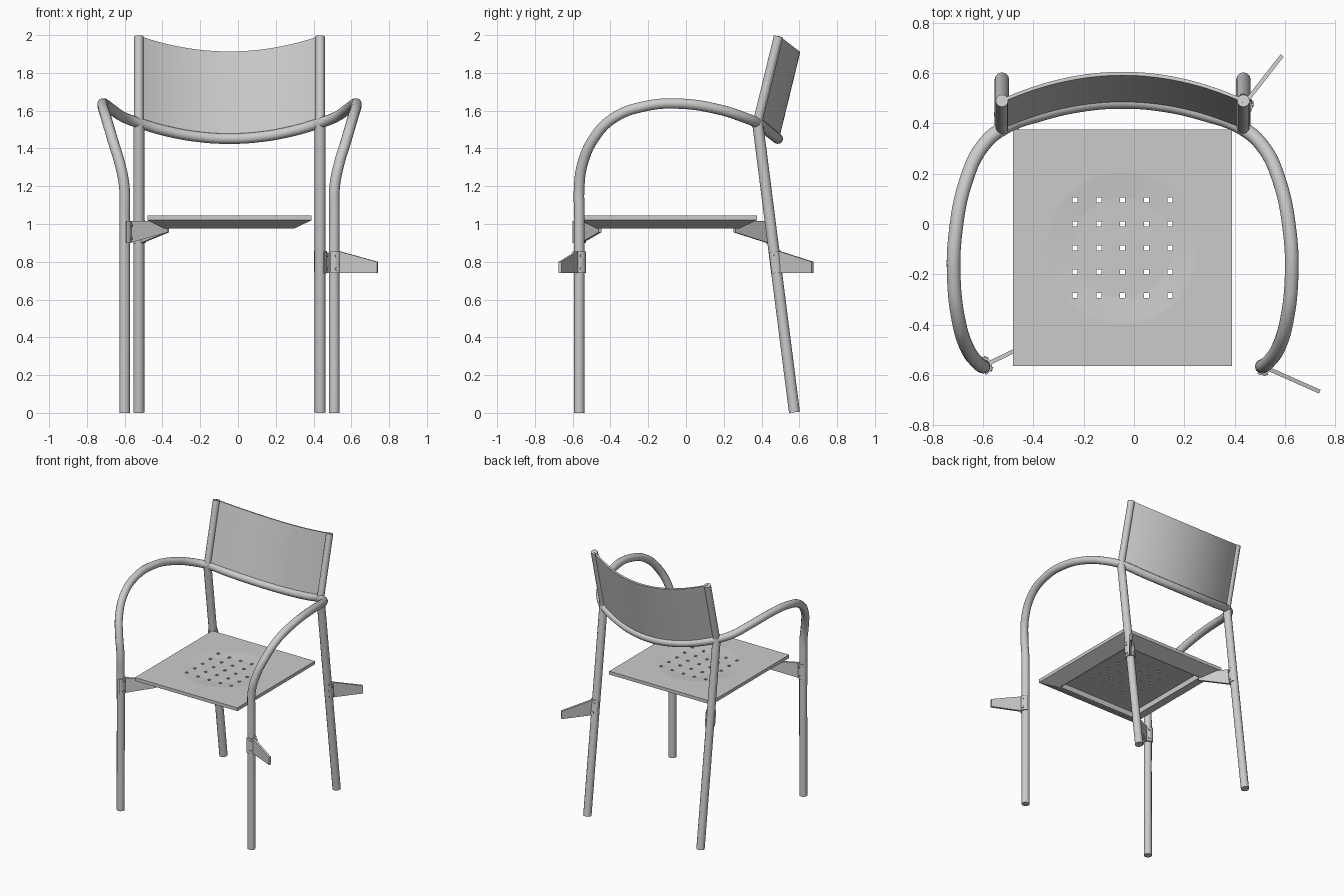
import bpy, bmesh, math
from mathutils import Matrix, Vector

if "Cube" in bpy.data.objects:
    bpy.data.objects.remove(bpy.data.objects["Cube"], do_unlink=True)

CX = -0.045          # chair symmetry plane
HALF = 0.48          # half width between the rear posts

grey = bpy.data.materials.new("light_grey")
grey.use_nodes = True
grey.diffuse_color = (0.6, 0.6, 0.6, 1)
grey.node_tree.nodes["Principled BSDF"].inputs["Base Color"].default_value = (0.6, 0.6, 0.6, 1)


def activate(ob):
    bpy.ops.object.select_all(action='DESELECT')
    ob.select_set(True)
    bpy.context.view_layer.objects.active = ob


def mesh_object(name, bm, smooth=True):
    bmesh.ops.recalc_face_normals(bm, faces=bm.faces)
    me = bpy.data.meshes.new(name)
    bm.to_mesh(me)
    bm.free()
    ob = bpy.data.objects.new(name, me)
    bpy.context.collection.objects.link(ob)
    me.materials.append(grey)
    if smooth:
        activate(ob)
        bpy.ops.object.shade_smooth_by_angle(angle=math.radians(35))
    return ob


def tube(name, points, radius, bezier=True):
    cu = bpy.data.curves.new(name, 'CURVE')
    cu.dimensions = '3D'
    cu.bevel_depth = radius
    cu.bevel_resolution = 4
    cu.resolution_u = 8
    cu.use_fill_caps = True
    sp = cu.splines.new('BEZIER' if bezier else 'POLY')
    pts = sp.bezier_points if bezier else sp.points
    pts.add(len(points) - 1)
    for p, co in zip(pts, points):
        if bezier:
            p.co = co
            p.handle_left_type = p.handle_right_type = 'AUTO'
        else:
            p.co = (*co, 1)
    ob = bpy.data.objects.new(name, cu)
    bpy.context.collection.objects.link(ob)
    cu.materials.append(grey)
    activate(ob)
    bpy.ops.object.convert(target='MESH')
    bpy.ops.object.shade_smooth_by_angle(angle=math.radians(50))


def back_arc(dx):
    """Curve shared by the rear rail and the lower edge of the backrest."""
    t = 1 - (dx / HALF) ** 2
    return Vector((CX + dx, 0.378 + 0.108 * t, 1.535 - 0.083 * t))


# Front legs, armrests and rear rail: one continuous bent tube
half = [(.555, -.565, 0), (.555, -.565, 1.05), (.557, -.565, 1.2), (.578, -.55, 1.31),
        (.62, -.49, 1.45), (.652, -.385, 1.56), (.671, -.22, 1.623), (.664, -.03, 1.637),
        (.62, .18, 1.605), (.56, .305, 1.565)]
left = [(CX + x, y, z) for x, y, z in half]
right = [(CX - x, y, z) for x, y, z in reversed(half)]
rail = [tuple(back_arc(HALF * k)) for k in (1, .66, .33, 0, -.33, -.66, -1)]
tube("arm_and_front_leg_tube", left + rail + right, 0.028)

# Rear legs with the posts that carry the backrest
for side, s in (("left", 1), ("right", -1)):
    x = CX + s * HALF
    tube(f"rear_leg_{side}", [(x, .574, .003), (x, .378, 1.545)], 0.029, False)
    tube(f"back_post_{side}", [(x, .378, 1.535), (x, .49, 1.993)], 0.025, False)

# Backrest: curved sheet swept up along the posts
bm = bmesh.new()
rise = Vector((0, .112, .46))
thick = Vector((0, .014, -.003))
N = 32
rows = []
for i in range(N + 1):
    p = back_arc(HALF * (2 * i / N - 1))
    rows.append([bm.verts.new(v) for v in
                 (p - thick / 2, p - thick / 2 + rise, p + thick / 2 + rise, p + thick / 2)])
for a, b in zip(rows, rows[1:]):
    for k in range(4):
        bm.faces.new((a[k], a[(k + 1) % 4], b[(k + 1) % 4], b[k]))
bm.faces.new(rows[0])
bm.faces.new(rows[-1])
mesh_object("backrest", bm)

# Seat: plate with a sloped skirt and a recessed underside
bm = bmesh.new()
rings = []
for inset, z in ((0, 1.045), (0, 1.02), (.095, .975), (.11, .975), (.11, 1.015)):
    x0, x1, y0, y1 = -.48 + inset, .39 - inset, -.565 + inset, .375 - inset
    rings.append([bm.verts.new((x, y, z)) for x, y in ((x0, y0), (x1, y0), (x1, y1), (x0, y1))])
for a, b in zip(rings, rings[1:]):
    for k in range(4):
        bm.faces.new((a[k], a[(k + 1) % 4], b[(k + 1) % 4], b[k]))
bm.faces.new(rings[0])
bm.faces.new(rings[-1])
seat = mesh_object("seat", bm, False)


def cut(target, bm):
    cutter = mesh_object("seat_cutter", bm, False)
    cutter.hide_render = True
    mod = target.modifiers.new("cut", 'BOOLEAN')
    mod.operation = 'DIFFERENCE'
    mod.solver = 'EXACT'
    mod.object = cutter
    activate(target)
    bpy.ops.object.modifier_apply(modifier=mod.name)
    bpy.data.objects.remove(cutter, do_unlink=True)


# Shallow round dish, then a 5 x 5 grid of square holes
bm = bmesh.new()
bmesh.ops.create_cone(bm, cap_ends=True, segments=48, radius1=.2, radius2=.4, depth=.016,
                      matrix=Matrix.Translation((CX, -.095, 1.045)))
cut(seat, bm)
bm = bmesh.new()
for i in range(-2, 3):
    for j in range(-2, 3):
        m = Matrix.Translation((CX + .0945 * i, -.095 + .095 * j, 1.03)) @ Matrix.Diagonal((.02, .02, .1, 1))
        bmesh.ops.create_cube(bm, size=1, matrix=m)
cut(seat, bm)


# Leg brackets: half sleeve with rivets and a tapered plate
def bracket(name, x, y, z, angle, tilt, flip):
    bm = bmesh.new()
    h = .115
    spin = Matrix.Rotation(angle, 4, 'Z')
    lean = Matrix.Rotation(tilt, 4, 'X')
    # sleeve
    cols = []
    for i in range(13):
        a = math.radians(-100 + 200 * i / 12)
        cols.append([bm.verts.new((r * math.cos(a), r * math.sin(a), zz))
                     for r, zz in ((.027, -h / 2), (.036, -h / 2), (.036, h / 2), (.027, h / 2))])
    for a, b in zip(cols, cols[1:]):
        for k in range(4):
            bm.faces.new((a[k], a[(k + 1) % 4], b[(k + 1) % 4], b[k]))
    bm.faces.new(cols[0])
    bm.faces.new(cols[-1])
    # rivets
    for a in (-45, 45):
        for dz in (-.035, .035):
            m = (Matrix.Rotation(math.radians(a), 4, 'Z') @ Matrix.Translation((.036, 0, dz))
                 @ Matrix.Rotation(math.pi / 2, 4, 'Y'))
            bmesh.ops.create_cone(bm, cap_ends=True, segments=12, radius1=.009, radius2=.009,
                                  depth=.008, matrix=m)
    bmesh.ops.transform(bm, matrix=lean @ spin, verts=bm.verts)
    # plate
    f = -1 if flip else 1
    profile = ((.03, -h / 2), (.25, -h / 2), (.25, .002), (.03, h / 2))
    sides = [[bm.verts.new(spin @ Vector((px, w, f * pz))) for px, pz in profile] for w in (-.008, .008)]
    for k in range(4):
        bm.faces.new((sides[0][k], sides[0][(k + 1) % 4], sides[1][(k + 1) % 4], sides[1][k]))
    bm.faces.new(sides[0])
    bm.faces.new(sides[1])
    bmesh.ops.translate(bm, vec=(x, y, z), verts=bm.verts)
    mesh_object(name, bm)


LEAN = math.atan2(.196, 1.542)
bracket("front_bracket_right", CX - .555, -.565, .958, math.radians(26), 0, True)
bracket("rear_bracket_right", CX - HALF, .453, .958, math.radians(-52), LEAN, True)
bracket("front_bracket_left", CX + .555, -.565, .798, math.radians(-24), 0, False)
bracket("rear_bracket_left", CX + HALF, .473, .798, math.radians(52), LEAN, False)
